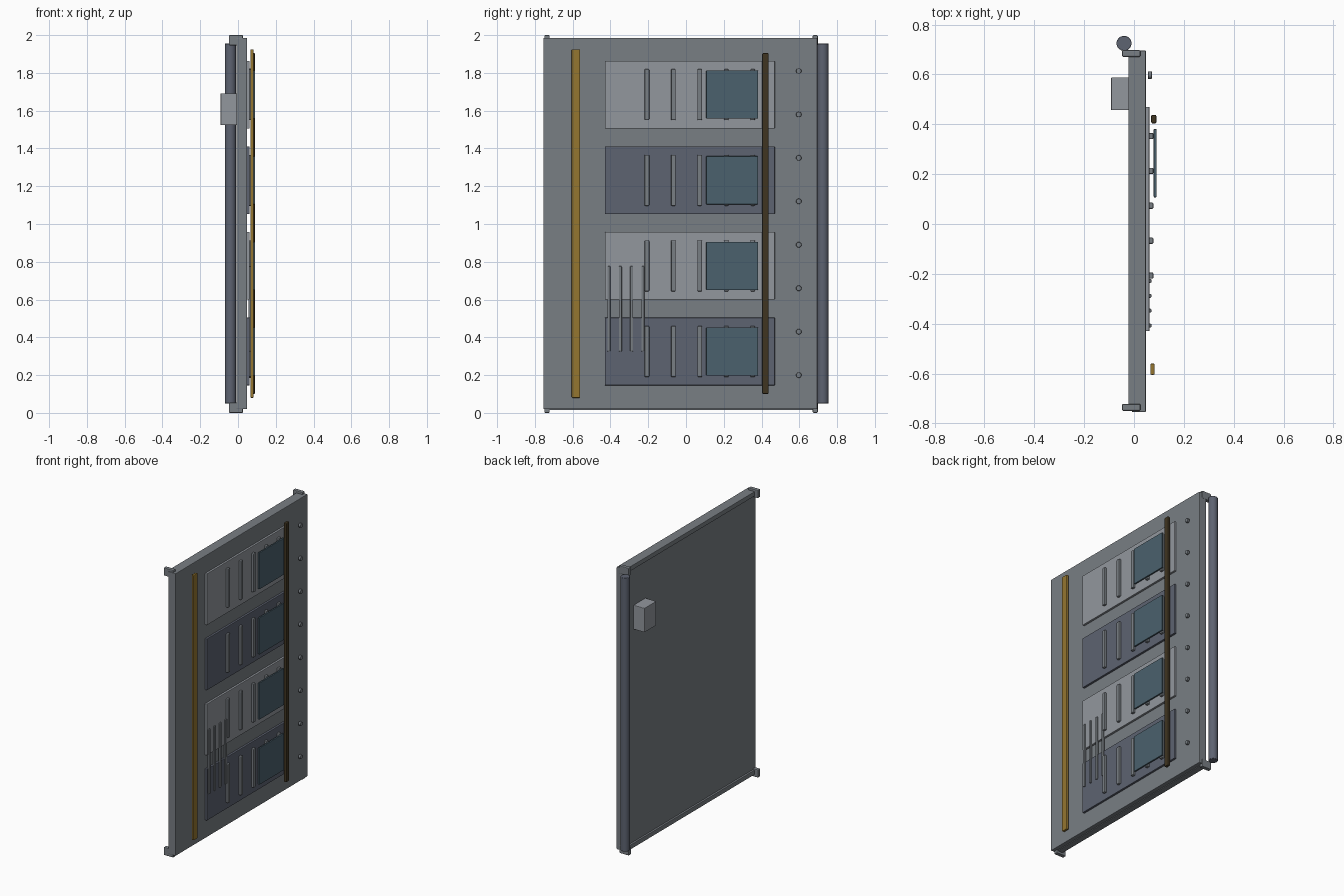
import bpy, math

if "Cube" in bpy.data.objects:
    bpy.data.objects.remove(bpy.data.objects["Cube"])


def material(name, rgb):
    m = bpy.data.materials.new(name)
    m.diffuse_color = (*rgb, 1)
    m.use_nodes = True
    m.node_tree.nodes["Principled BSDF"].inputs["Base Color"].default_value = m.diffuse_color
    return m


STEEL = material("steel", (0.19, 0.21, 0.23))
LIGHT = material("light_grey", (0.29, 0.31, 0.34))
SLATE = material("slate", (0.11, 0.125, 0.165))
GLASS = material("blue_glass", (0.07, 0.12, 0.155))
BRASS = material("brass", (0.30, 0.18, 0.03))
BRONZE = material("bronze", (0.05, 0.035, 0.015))


def finish(ob, name, mat, bevel):
    ob.name = name
    ob.data.materials.append(mat)
    if bevel:
        mod = ob.modifiers.new("Bevel", "BEVEL")
        mod.width, mod.segments = bevel, 2
    return ob


def box(name, x, y, z, mat, bevel=0.003):
    """Box from (min, max) ranges on each axis."""
    bpy.ops.mesh.primitive_cube_add(size=1, location=[sum(r) / 2 for r in (x, y, z)])
    ob = bpy.context.object
    ob.scale = [r[1] - r[0] for r in (x, y, z)]
    bpy.ops.object.transform_apply(location=False, rotation=False, scale=True)
    return finish(ob, name, mat, bevel)


def cylinder(name, loc, radius, depth, mat, rot=(0, 0, 0), sides=32, bevel=0.003):
    bpy.ops.mesh.primitive_cylinder_add(vertices=sides, radius=radius, depth=depth,
                                        location=loc, rotation=rot)
    bpy.ops.object.shade_smooth_by_angle()
    return finish(bpy.context.object, name, mat, bevel)


def around(c, width):
    return (c - width / 2, c + width / 2)


# Door slab with lips along the back at top and bottom
box("door_slab", (-0.009, 0.048), (-0.755, 0.696), (0.02, 1.985), STEEL, 0.004)
for name, z in (("bottom_lip", (0.015, 0.047)), ("top_lip", (1.953, 1.985))):
    box(name, (-0.022, 0.02), (-0.745, 0.69), z, STEEL)

# Corner brackets
for y in ((-0.75, -0.722), (0.671, 0.698)):
    for z in ((0.0, 0.055), (1.945, 2.0)):
        box("corner_bracket", (-0.048, 0.026), y, z, STEEL, 0.005)

# Hinge post and latch box behind the door
cylinder("hinge_post", (-0.04, 0.725, 1.0025), 0.03, 1.905, SLATE)
box("latch_box", (-0.092, -0.005), (0.457, 0.588), (1.524, 1.692), LIGHT)

# Four alternating rows: backing panel, slats and window
for row in range(4):
    zc = 0.325 + row * 0.4533
    box("row_panel", (0.04, 0.062), (-0.43, 0.47), around(zc, 0.358),
        LIGHT if row % 2 else SLATE)
    for i in range(5):
        box("row_slat", (0.056, 0.078), around(-0.207 + 0.14 * i, 0.025),
            around(zc, 0.27), STEEL, 0.005)
    box("row_window", (0.079, 0.0905), (0.107, 0.381), around(zc, 0.255), GLASS)

# Lower vent ribs
for i in range(4):
    box("vent_rib", (0.055, 0.07), around(-0.408 + 0.06 * i, 0.016),
        (0.325, 0.777), STEEL, 0.004)

# Vertical trim bars
box("brass_trim", (0.066, 0.083), (-0.605, -0.56), (0.08, 1.925), BRASS, 0.004)
box("pull_bar", (0.069, 0.09), (0.403, 0.438), (0.10, 1.905), BRONZE, 0.006)

# Column of bolts
for i in range(8):
    cylinder("bolt", (0.064, 0.597, 0.2 + 0.23 * i), 0.0145, 0.016, STEEL,
             rot=(0, math.pi / 2, 0), sides=16, bevel=0.002)
